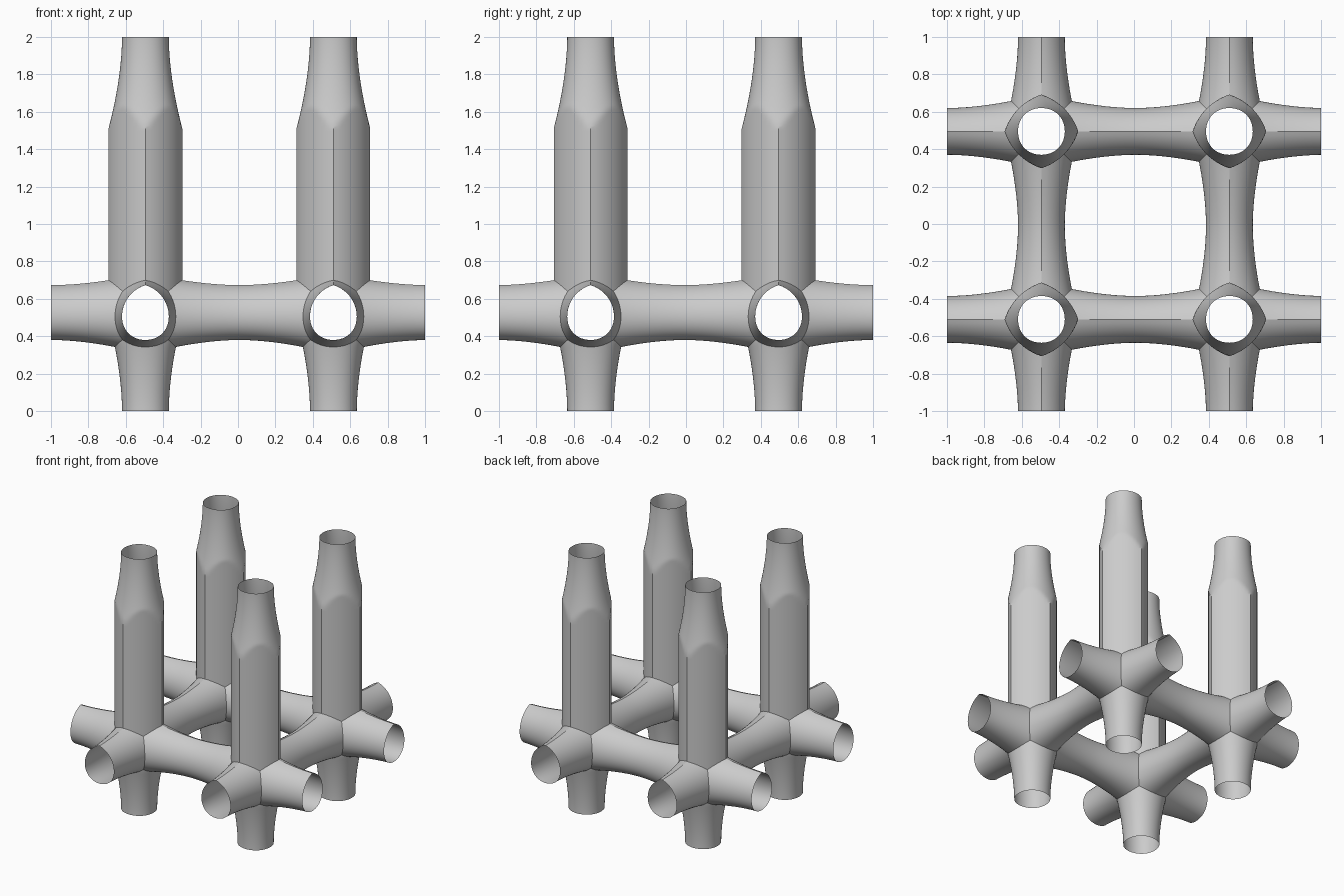
import bpy, bmesh
from math import sin, cos, pi, sqrt

if "Cube" in bpy.data.objects:
    bpy.data.objects.remove(bpy.data.objects["Cube"])

XC = (-0.495, 0.51)      # node centres
YC = (-0.51, 0.495)
ZC = 0.505
SEG = 48


def flare(d):
    """Pipe radius at distance d from its narrow neck."""
    return 0.125 + 0.262 * max(d, 0.0) ** 1.8


def beam_section(d):
    """Round underneath, pointed arch on top."""
    r = flare(d)
    h = 0.168 + 0.85 * (r - 0.125)
    c = (h * h - r * r) / (2 * r)
    pts = []
    for i in range(SEG):
        a = 2 * pi * i / SEG
        s, k = sin(a), abs(cos(a))
        if s > 0:
            q = -c * k + sqrt((r + c) ** 2 - (c * s) ** 2)
        else:
            q = r * (1 + 0.01 * (1 - cos(4 * a)))
        pts.append((q * cos(a), q * s))
    return pts


def post_section(z):
    """Flared round pipe limited by a bulged diamond."""
    c, R = 0.0957, 0.308
    f = flare(min(z, 2 - z))
    pts = []
    for i in range(SEG):
        a = 2 * pi * i / SEG
        m = c * (abs(cos(a)) + abs(sin(a)))
        diamond = -m + sqrt(m * m - 2 * c * c + R * R)
        q = min(diamond, f * (1 + 0.01 * (1 - cos(4 * a))))
        pts.append((q * cos(a), q * sin(a)))
    return pts


def loft(name, rings):
    """Closed solid through a list of rings."""
    bm = bmesh.new()
    rows = [[bm.verts.new(p) for p in ring] for ring in rings]
    for a, b in zip(rows, rows[1:]):
        for i in range(SEG):
            j = (i + 1) % SEG
            bm.faces.new((a[i], a[j], b[j], b[i]))
    bm.faces.new(rows[0])
    bm.faces.new(rows[-1])
    bmesh.ops.recalc_face_normals(bm, faces=bm.faces)
    me = bpy.data.meshes.new(name)
    bm.to_mesh(me)
    bm.free()
    ob = bpy.data.objects.new(name, me)
    bpy.context.collection.objects.link(ob)
    return ob


def beam(name, along_x, offset):
    centres = XC if along_x else YC
    rings = []
    for k in range(81):
        t = -1 + k / 40
        d = 0.5025 - min(abs(t - c) for c in centres)
        ring = []
        for u, w in beam_section(d):
            ring.append((t, offset + u, ZC + w) if along_x else (offset + u, t, ZC + w))
        rings.append(ring)
    return loft(name, rings)


# Horizontal beams and upright posts
parts = [beam("beam_x", True, y) for y in YC] + [beam("beam_y", False, x) for x in XC]
levels = [0.02 * k for k in range(36)] + [1.44 + 0.014 * k for k in range(41)]
for x in XC:
    for y in YC:
        parts.append(loft("post", [[(x + u, y + v, z) for u, v in post_section(z)]
                                   for z in levels]))

# Merge everything into one skin
lattice = parts[0]
lattice.name = "pipe_lattice"
bpy.context.view_layer.objects.active = lattice
lattice.select_set(True)
for p in parts[1:]:
    mod = lattice.modifiers.new("union", 'BOOLEAN')
    mod.operation = 'UNION'
    mod.solver = 'EXACT'
    mod.object = p
    bpy.ops.object.modifier_apply(modifier=mod.name)
    bpy.data.objects.remove(p)

# Open the pipe ends
bm = bmesh.new()
bm.from_mesh(lattice.data)
caps = []
for f in bm.faces:
    for axis, lo, hi in ((0, -1, 1), (1, -1, 1), (2, 0, 2)):
        if any(all(abs(v.co[axis] - e) < 1e-4 for v in f.verts) for e in (lo, hi)):
            caps.append(f)
            break
bmesh.ops.delete(bm, geom=caps, context='FACES')
bmesh.ops.remove_doubles(bm, verts=bm.verts, dist=0.0005)
bm.to_mesh(lattice.data)
bm.free()
bpy.ops.object.shade_smooth_by_angle(angle=0.42)
